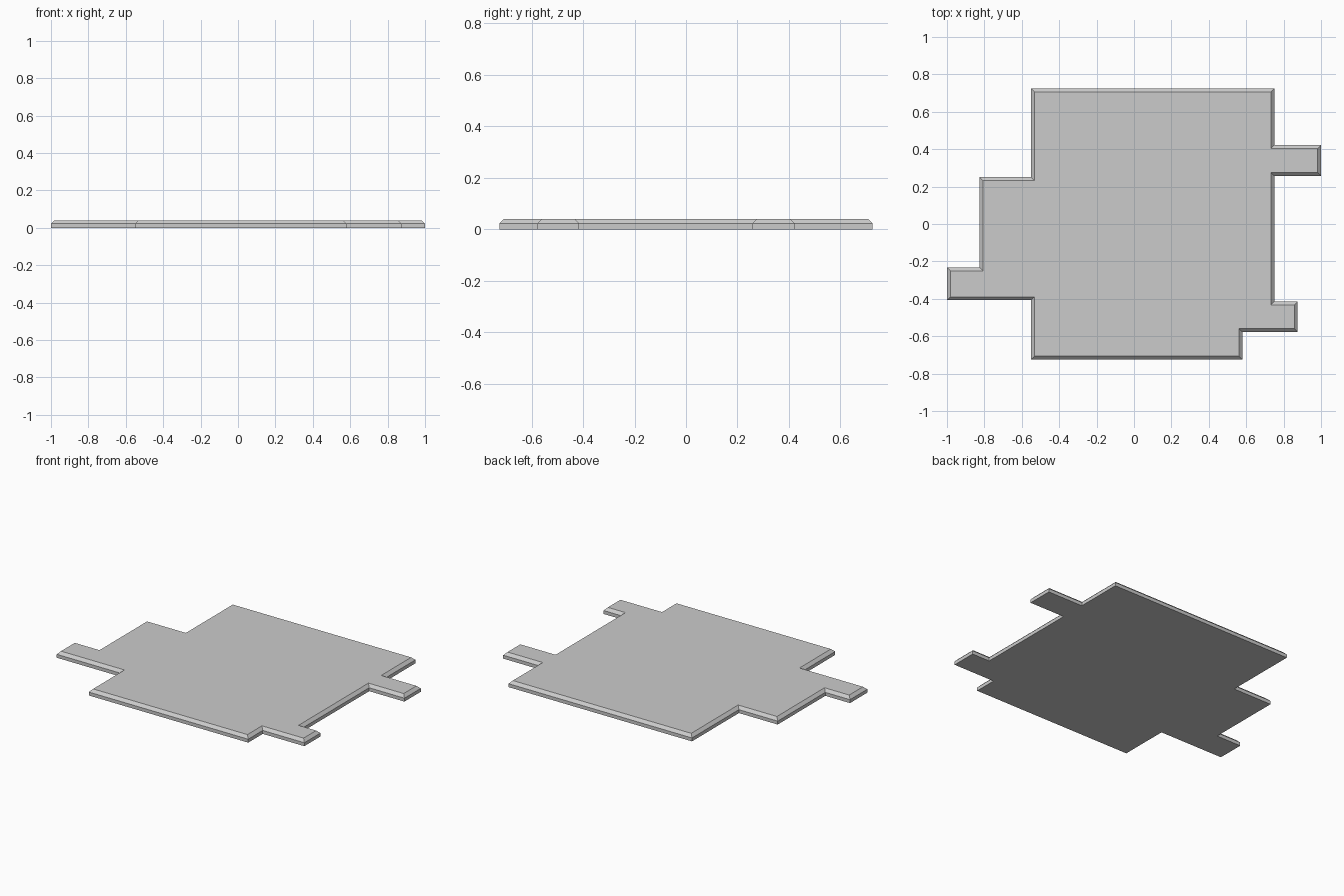
import bpy, bmesh
from mathutils import Vector

if "Cube" in bpy.data.objects:
    bpy.data.objects.remove(bpy.data.objects["Cube"])

# Plan outline, counter-clockwise, axis-aligned edges
outline = [Vector(p) for p in [
    (-0.55, -0.725), (0.58, -0.725), (0.58, -0.578), (0.875, -0.578),
    (0.875, -0.415), (0.75, -0.415), (0.75, 0.257), (1.0, 0.257),
    (1.0, 0.422), (0.75, 0.422), (0.75, 0.725), (-0.55, 0.725),
    (-0.55, 0.25), (-0.825, 0.25), (-0.825, -0.232), (-1.0, -0.232),
    (-1.0, -0.407), (-0.55, -0.407)]]
HEIGHT, EDGE_HEIGHT, INSET = 0.04, 0.022, 0.018


def inset(points, width):
    """Mitred inward offset of a right-angled outline."""
    result = []
    for i, p in enumerate(points):
        a = (p - points[i - 1]).normalized()
        b = (points[(i + 1) % len(points)] - p).normalized()
        result.append(p + width * Vector((-a.y - b.y, a.x + b.x)))
    return result


# Slab: upright rim, then chamfer up to the flat top
bm = bmesh.new()
rings = [[bm.verts.new((p.x, p.y, z)) for p in pts] for pts, z in (
    (outline, 0), (outline, EDGE_HEIGHT), (inset(outline, INSET), HEIGHT))]
for low, high in zip(rings, rings[1:]):
    for i in range(len(low)):
        j = (i + 1) % len(low)
        bm.faces.new((low[i], low[j], high[j], high[i]))
bm.faces.new(rings[0][::-1])
bm.faces.new(rings[-1])
mesh = bpy.data.meshes.new("floor_slab")
bm.to_mesh(mesh)
bm.free()
bpy.context.collection.objects.link(bpy.data.objects.new("floor_slab", mesh))
